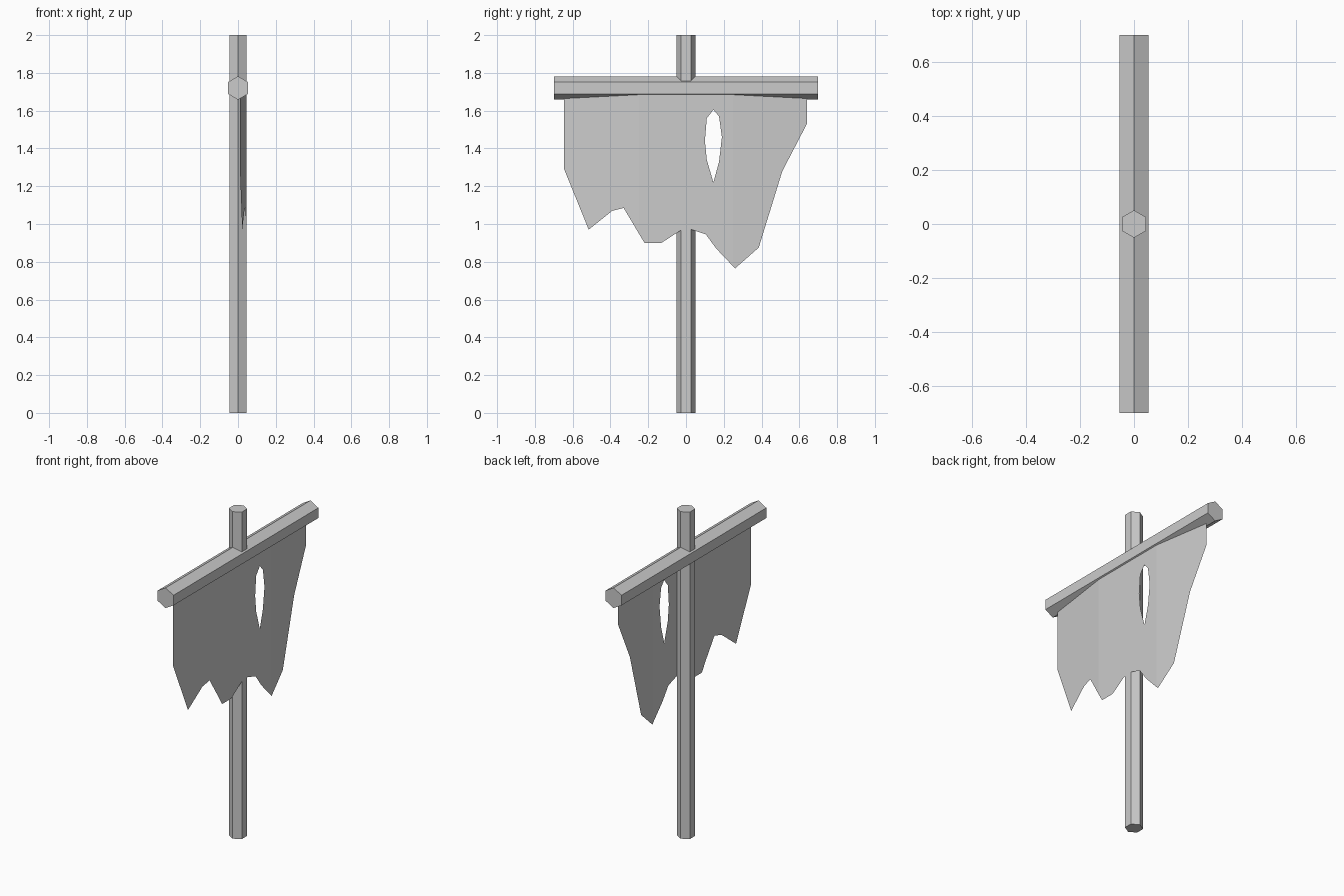
import bpy, bmesh
from math import sin, cos, pi

if "Cube" in bpy.data.objects:
    bpy.data.objects.remove(bpy.data.objects["Cube"])


def make_object(name, bm):
    mesh = bpy.data.meshes.new(name)
    bm.to_mesh(mesh)
    bm.free()
    obj = bpy.data.objects.new(name, mesh)
    bpy.context.collection.objects.link(obj)
    return obj


def hex_beam(name, radius, start, end, place):
    """Six-sided beam; place(u, v, t) maps section and length to space."""
    bm = bmesh.new()
    ring = [(radius * sin(i * pi / 3), radius * cos(i * pi / 3)) for i in range(6)]
    a = [bm.verts.new(place(u, v, start)) for u, v in ring]
    b = [bm.verts.new(place(u, v, end)) for u, v in ring]
    bm.faces.new(a)
    bm.faces.new(b)
    for i in range(6):
        j = (i + 1) % 6
        bm.faces.new((a[i], a[j], b[j], b[i]))
    bmesh.ops.recalc_face_normals(bm, faces=bm.faces)
    return make_object(name, bm)


# Upright pole and horizontal crossbar
hex_beam("pole", 0.051, 0, 2, lambda u, v, t: (u, v, t))
hex_beam("crossbar", 0.062, -0.7, 0.7, lambda u, v, t: (u, t, 1.72 + v))

# Torn cloth: ragged outline and a slit, as (y, z)
outline = [(-.645, 1.69), (-.645, 1.29), (-.515, .97), (-.39, 1.07), (-.33, 1.085),
           (-.22, .90), (-.13, .90), (-.03, .965), (.03, .97), (.105, .945),
           (.16, .87), (.26, .765), (.385, .875), (.51, 1.28), (.64, 1.53), (.64, 1.69)]
slit = [(.145, 1.605), (.175, 1.57), (.19, 1.46), (.175, 1.33),
        (.145, 1.22), (.11, 1.34), (.10, 1.44), (.11, 1.56)]
bm = bmesh.new()
for loop in (outline, slit):
    vs = [bm.verts.new((0, y, z)) for y, z in loop]
    for i, v in enumerate(vs):
        bm.edges.new((v, vs[(i + 1) % len(vs)]))
bmesh.ops.triangle_fill(bm, use_beauty=True, edges=bm.edges[:], normal=(1, 0, 0))

# Cut the cloth into strips so it can bow
for y in (-.52, -.39, -.25, .25, .385, .51):
    bmesh.ops.bisect_plane(bm, geom=bm.verts[:] + bm.edges[:] + bm.faces[:],
                           plane_co=(0, y, 0), plane_no=(0, 1, 0))
for v in bm.verts:
    t = max(0, abs(v.co.y) - .25) / .39
    v.co.x = .046 - .035 * t
for f in bm.faces:
    f.normal_update()
    if f.normal.x < 0:
        f.normal_flip()
make_object("torn_cloth", bm)
